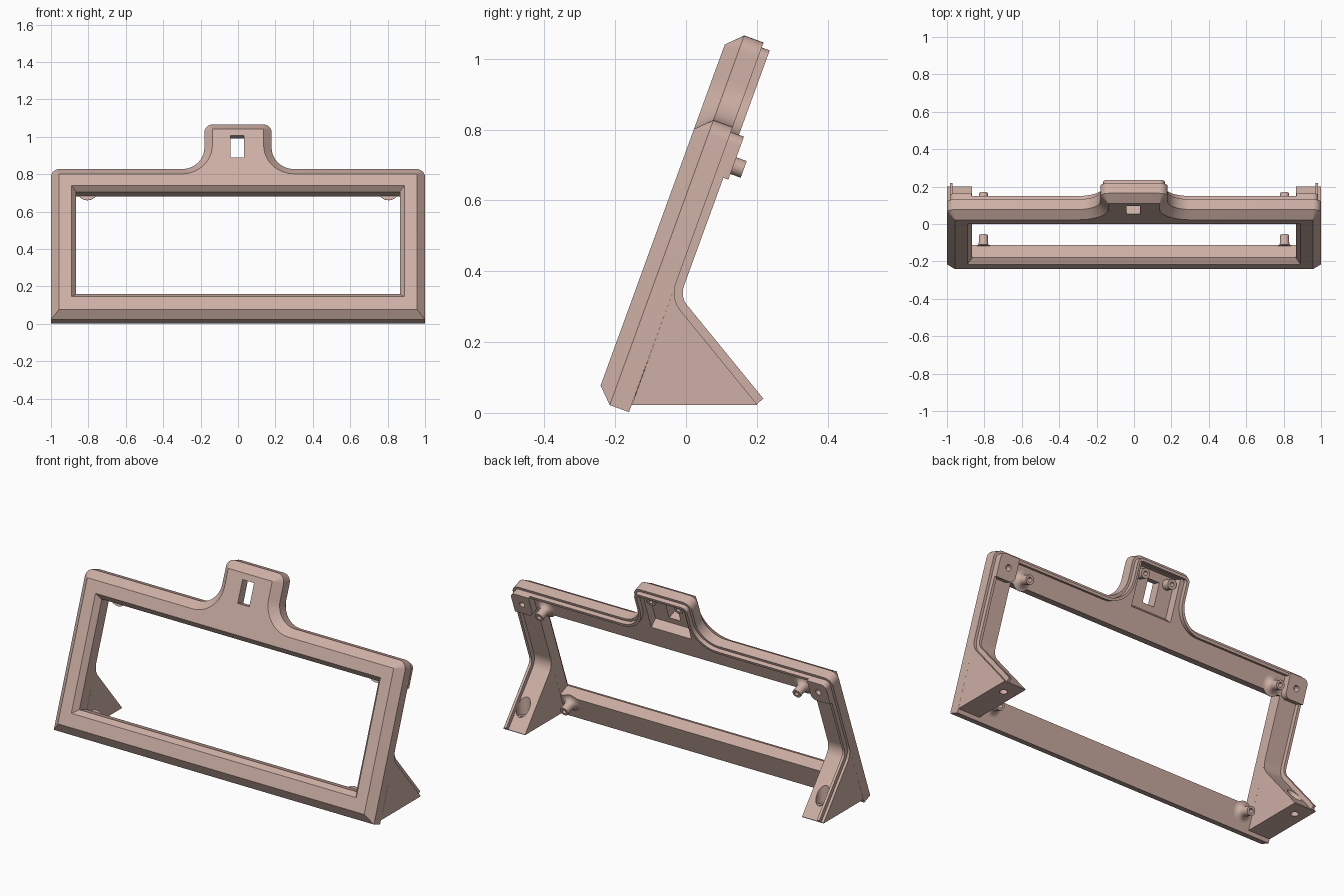
import bpy, bmesh, math
from mathutils import Vector

if "Cube" in bpy.data.objects:
    bpy.data.objects.remove(bpy.data.objects["Cube"])

TILT = math.radians(20)
S, C = math.sin(TILT), math.cos(TILT)
FRONT, CHAMFER, BACK, LIP = -0.253, -0.21, -0.152, -0.128   # depths in the tilted frame

clay = bpy.data.materials.new("dusty_pink")
clay.diffuse_color = (0.61, 0.43, 0.375, 1)
clay.use_nodes = True
clay.node_tree.nodes["Principled BSDF"].inputs["Base Color"].default_value = clay.diffuse_color


def P(x, u, n):
    """Tilted frame: x across, u up the face, n depth to the rear."""
    return Vector((x, S * u + C * n, C * u - S * n))


def arc(cx, cy, r, a0, a1, k=10):
    return [(cx + r * math.cos(math.radians(a0 + (a1 - a0) * i / k)),
             cy + r * math.sin(math.radians(a0 + (a1 - a0) * i / k))) for i in range(k + 1)]


def loft(name, loops):
    """Closed solid through loops with equal point counts."""
    bm = bmesh.new()
    rings = [[bm.verts.new(p) for p in loop] for loop in loops]
    k = len(rings[0])
    for a, b in zip(rings, rings[1:]):
        for i in range(k):
            j = (i + 1) % k
            bm.faces.new((a[i], a[j], b[j], b[i]))
    bm.faces.new(rings[0][::-1])
    bm.faces.new(rings[-1])
    bmesh.ops.recalc_face_normals(bm, faces=bm.faces)
    mesh = bpy.data.meshes.new(name)
    bm.to_mesh(mesh)
    bm.free()
    mesh.materials.append(clay)
    ob = bpy.data.objects.new(name, mesh)
    bpy.context.collection.objects.link(ob)
    return ob


def prism(name, pts, n0, n1):
    return loft(name, [[P(x, u, n) for x, u in pts] for n in (n0, n1)])


def side_prism(name, yz, x0, x1):
    return loft(name, [[Vector((x, y, z)) for y, z in yz] for x in (x0, x1)])


def rect(x0, x1, u0, u1):
    return [(x0, u0), (x1, u0), (x1, u1), (x0, u1)]


def cut(ob, cutter):
    m = ob.modifiers.new("cut", 'BOOLEAN')
    m.operation, m.solver, m.object = 'DIFFERENCE', 'EXACT', cutter
    bpy.context.view_layer.objects.active = ob
    bpy.ops.object.modifier_apply(modifier=m.name)
    bpy.data.objects.remove(cutter, do_unlink=True)


def lathe(name, x, u, prof):
    """Turned part on an axis along the depth direction; prof = (radius, depth)."""
    return loft(name, [[P(a, b, n) for a, b in arc(x, u, r, 0, 345, 23)] for r, n in prof])


def half_outline(d):
    """Right half of the front outline above the base, inset by d."""
    return (arc(0.955, 0.759, 0.045 - d, 0, 90, 6)
            + arc(0.30, 0.924, 0.12 + d, 270, 180, 12)
            + arc(0.135, 1.013, 0.045 - d, 0, 90, 6))


def outline(d, base):
    h = [(1 - d, base)] + half_outline(d)
    return h + [(-x, u) for x, u in reversed(h)]


# Bezel body with chamfered front edge
body = loft("bezel", [[P(x, u, n) for x, u in outline(d, -0.053 + d)]
                      for d, n in ((0.043, FRONT), (0, CHAMFER), (0, BACK))])

# Main opening with bevelled front rim
steps = ((0.897, 0.055, 0.702, FRONT - 0.0084), (0.865, 0.087, 0.67, -0.223), (0.865, 0.087, 0.67, -0.1))
cut(body, loft("opening", [[P(x, u, n) for x, u in rect(-w, w, b, t)] for w, b, t, n in steps]))

# Pocket in the rear of the tab, with a sloped floor, and the slot through it
cut(body, loft("pocket", [[P(x, u, n) for x, u in rect(-0.125, 0.125, b, 1.025)]
                          for b, n in ((0.82, -0.2), (0.785, -0.12))]))
cut(body, prism("slot", rect(-0.04, 0.032, 0.855, 0.98), -0.3, -0.1))

# Raised lip running round the rear edge
lip_start = 0.43
prism("rear_lip", outline(0.015, lip_start) + outline(0.03, lip_start)[::-1], BACK - 0.004, LIP)

# Rear side profile: back line, fillet, sloping foot line
FY, FZ, FD, R = 0.775, 0.632, 0.1708, 0.079


def wall(d, top_u):
    n, f = BACK + R, FD + R
    z = (f - FY * n / C) / (FY * S / C + FZ)
    y = (n + S * z) / C
    t = P(0, top_u, BACK + d)
    return [(t.y, t.z)] + arc(y, z, R - d, 160, 219.2, 8) + [(0.2 + FY * d, 0.025 + FZ * d)]


for s, side in ((1, "right"), (-1, "left")):
    # Foot behind each side of the bezel
    foot = side_prism(side + "_foot", wall(0, lip_start)[1:] + [(0.2, 0.022), (-0.153, 0.022)],
                      s * 0.865, s)
    for r, z0 in ((0.02, -0.1), (0.036, 0.07)):
        ring = arc(s * 0.935, 0.115, r, 0, 345, 23)
        cut(foot, loft("bore", [[Vector((a, b, z)) for a, b in ring] for z in (z0, 0.4)]))

    # Lip down the side and foot
    side_prism(side + "_foot_lip", wall(-0.004, lip_start) + wall(0.024, lip_start)[::-1],
               s * 0.97, s * 0.985)

    # Corner screw block
    pts = [(0.87, 0.69)] + arc(0.90, 0.69, 0.03, 180, 270, 6) + [(0.985, 0.66)] \
        + arc(0.955, 0.759, 0.03, 0, 90, 6) + [(0.87, 0.789)]
    block = prism(side + "_corner_block", [(s * x, u) for x, u in pts], -0.158, -0.113)
    cut(block, lathe("hole", s * 0.925, 0.725, ((0.016, -0.15), (0.016, -0.1))))

    # Flared mounting posts above and below the opening
    for u, level in ((0.702, "upper"), (0.045, "lower")):
        flare = [(0.055 - 0.03 * math.sin(a), -0.122 - 0.03 * math.cos(a))
                 for a in [math.radians(15 * i) for i in range(7)]]
        lathe(f"{side}_{level}_post", s * 0.805, u,
              [(0.055, -0.156)] + flare + [(0.025, -0.082), (0.012, -0.082), (0.012, -0.13)])

    # Small posts inside the tab pocket
    lathe(side + "_pocket_post", s * 0.085, 0.985,
          ((0.027, -0.204), (0.027, -0.155), (0.011, -0.155), (0.011, -0.19)))

# Smooth the curved surfaces, keep corners crisp
bpy.ops.object.select_all(action='DESELECT')
for ob in bpy.context.collection.objects:
    ob.select_set(True)
    bpy.context.view_layer.objects.active = ob
bpy.ops.object.shade_smooth_by_angle(angle=math.radians(25))
